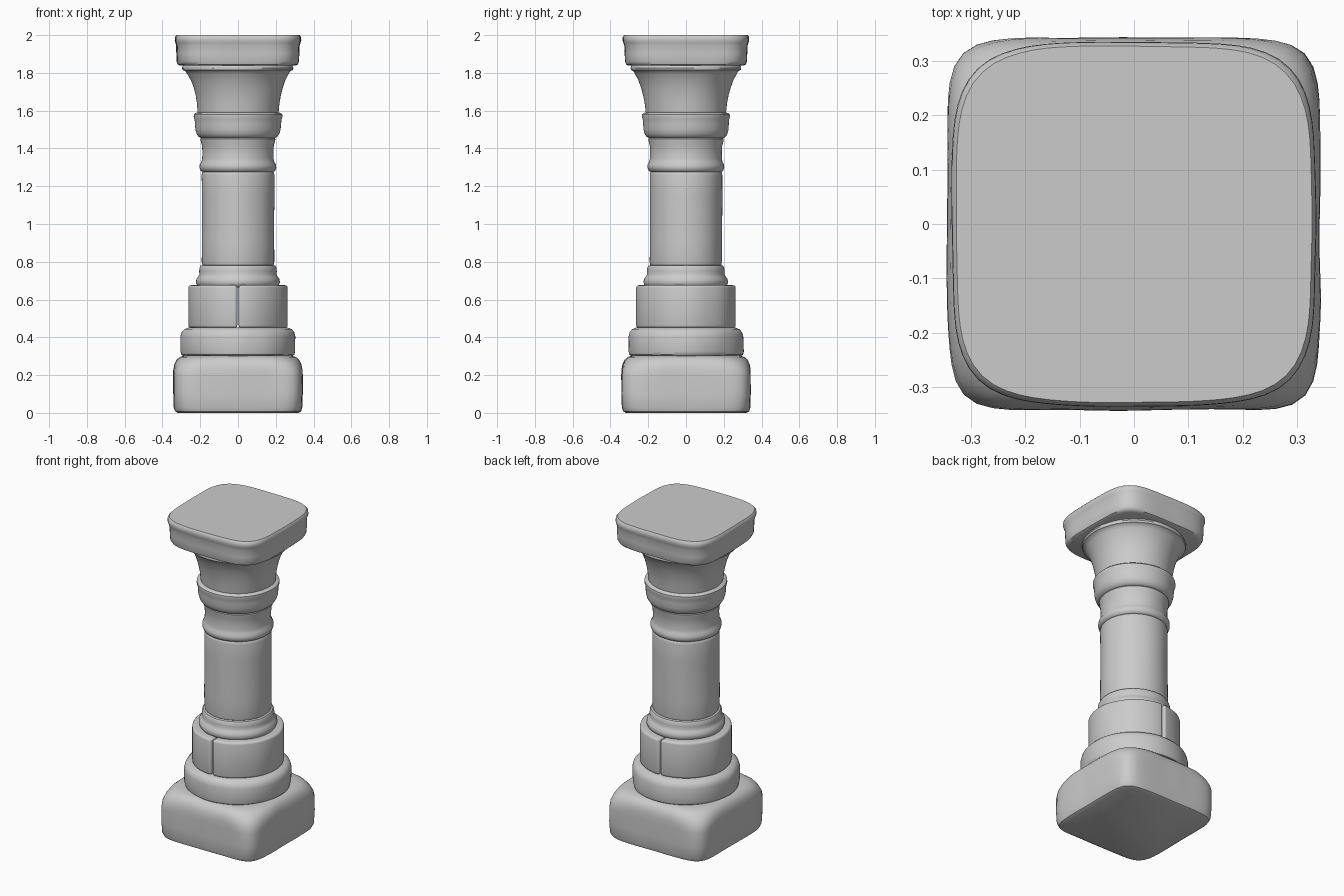
import bpy, bmesh, math
from mathutils import Vector, noise

SEG = 96


def finish(bm, name):
    bmesh.ops.recalc_face_normals(bm, faces=bm.faces[:])
    me = bpy.data.meshes.new(name)
    bm.to_mesh(me)
    bm.free()
    me.shade_smooth()
    me.set_sharp_from_angle(angle=math.radians(42))
    ob = bpy.data.objects.new(name, me)
    bpy.context.collection.objects.link(ob)
    return ob


def worn(x, y, z, amount):
    """Push a point gently in or out, like hand-cut weathered stone."""
    k = 1 + amount * noise.noise(Vector((x * 7, y * 7, z * 5 + 3.1)))
    return x * k, y * k, z


def loft(name, profile, wear=0.02):
    """Stack rings (half_width, z, squareness); squareness 2 is a circle."""
    bm = bmesh.new()
    rings = []
    for r, z, n in profile:
        ring = []
        for i in range(SEG):
            a = 2 * math.pi * i / SEG
            c, s = math.cos(a), math.sin(a)
            d = r / (abs(c) ** n + abs(s) ** n) ** (1 / n)
            ring.append(bm.verts.new(worn(d * c, d * s, z, wear)))
        rings.append(ring)
    for lo, hi in zip(rings, rings[1:]):
        for i in range(SEG):
            j = (i + 1) % SEG
            bm.faces.new((lo[i], lo[j], hi[j], hi[i]))
    bm.faces.new(rings[0][::-1])
    bm.faces.new(rings[-1])
    return finish(bm, name)


def turned(name, points, wear=0.02):
    return loft(name, [(r, z, 2) for r, z in points], wear)


# square plinth: corners droop towards the top
loft("plinth", [(0.318, 0, 6), (0.333, 0.008, 7), (0.34, 0.03, 7.5), (0.342, 0.10, 8),
                (0.342, 0.19, 8), (0.341, 0.225, 7), (0.336, 0.255, 5.5),
                (0.325, 0.28, 4.5), (0.308, 0.296, 3.8), (0.285, 0.303, 3.2)], 0.012)

# round step on the plinth
turned("lower_step", [(0.285, 0.298), (0.300, 0.308), (0.304, 0.325), (0.304, 0.36),
                      (0.304, 0.405), (0.298, 0.428), (0.284, 0.443), (0.262, 0.452)])

# drum made of two half-round stones with a joint at front and back
for side, name in ((-1, "left_drum_stone"), (1, "right_drum_stone")):
    bm = bmesh.new()
    outline = []
    for i in range(49):
        a = math.radians(-89.2 + 178.4 * i / 48)
        x, y, _ = worn(0.263 * math.cos(a) * side, 0.263 * math.sin(a), 0.55, 0.02)
        outline.append(bm.verts.new((x, y, 0.45)))
    face = bm.faces.new(outline)
    up = bmesh.ops.extrude_face_region(bm, geom=[face])["geom"]
    bmesh.ops.translate(bm, vec=(0, 0, 0.226),
                        verts=[v for v in up if isinstance(v, bmesh.types.BMVert)])
    bmesh.ops.recalc_face_normals(bm, faces=bm.faces[:])
    sharp = [e for e in bm.edges if e.calc_face_angle(0) > math.radians(45)]
    bmesh.ops.bevel(bm, geom=sharp, offset=0.014, segments=3, profile=0.5, affect='EDGES')
    finish(bm, name)

# moulding between drum and shaft
turned("shaft_foot_moulding", [(0.205, 0.665), (0.217, 0.675), (0.223, 0.69), (0.221, 0.708),
                               (0.211, 0.722), (0.205, 0.732), (0.206, 0.75), (0.204, 0.768),
                               (0.198, 0.779), (0.18, 0.784)])

# plain shaft
turned("shaft", [(0.180, 0.778), (0.189, 0.784), (0.192, 0.80), (0.192, 0.90), (0.191, 1.0),
                 (0.191, 1.15), (0.192, 1.26), (0.189, 1.274), (0.180, 1.282)])

# waisted neck above the shaft
turned("neck", [(0.185, 1.275), (0.197, 1.282), (0.203, 1.298), (0.202, 1.315), (0.194, 1.328),
                (0.190, 1.345), (0.189, 1.38), (0.191, 1.415), (0.197, 1.435),
                (0.199, 1.45), (0.19, 1.462)])

# projecting band
turned("neck_band", [(0.195, 1.454), (0.210, 1.462), (0.220, 1.478), (0.226, 1.50),
                     (0.228, 1.53), (0.230, 1.553), (0.235, 1.568), (0.234, 1.58),
                     (0.225, 1.588), (0.205, 1.592)])

# flaring bell of the capital
turned("capital_bell", [(0.212, 1.58), (0.215, 1.60), (0.219, 1.64), (0.226, 1.68),
                        (0.236, 1.72), (0.250, 1.76), (0.268, 1.793), (0.279, 1.81),
                        (0.291, 1.815), (0.295, 1.826), (0.290, 1.838), (0.27, 1.845)])

# square top slab with rounded corners and a slight upper lip
loft("abacus", [(0.305, 1.838, 4), (0.318, 1.845, 4.3), (0.323, 1.86, 4.5), (0.325, 1.90, 4.5),
                (0.326, 1.945, 4.5), (0.330, 1.958, 4.5), (0.334, 1.972, 4.5),
                (0.333, 1.99, 4.5), (0.326, 2.0, 4.4)], 0.01)
